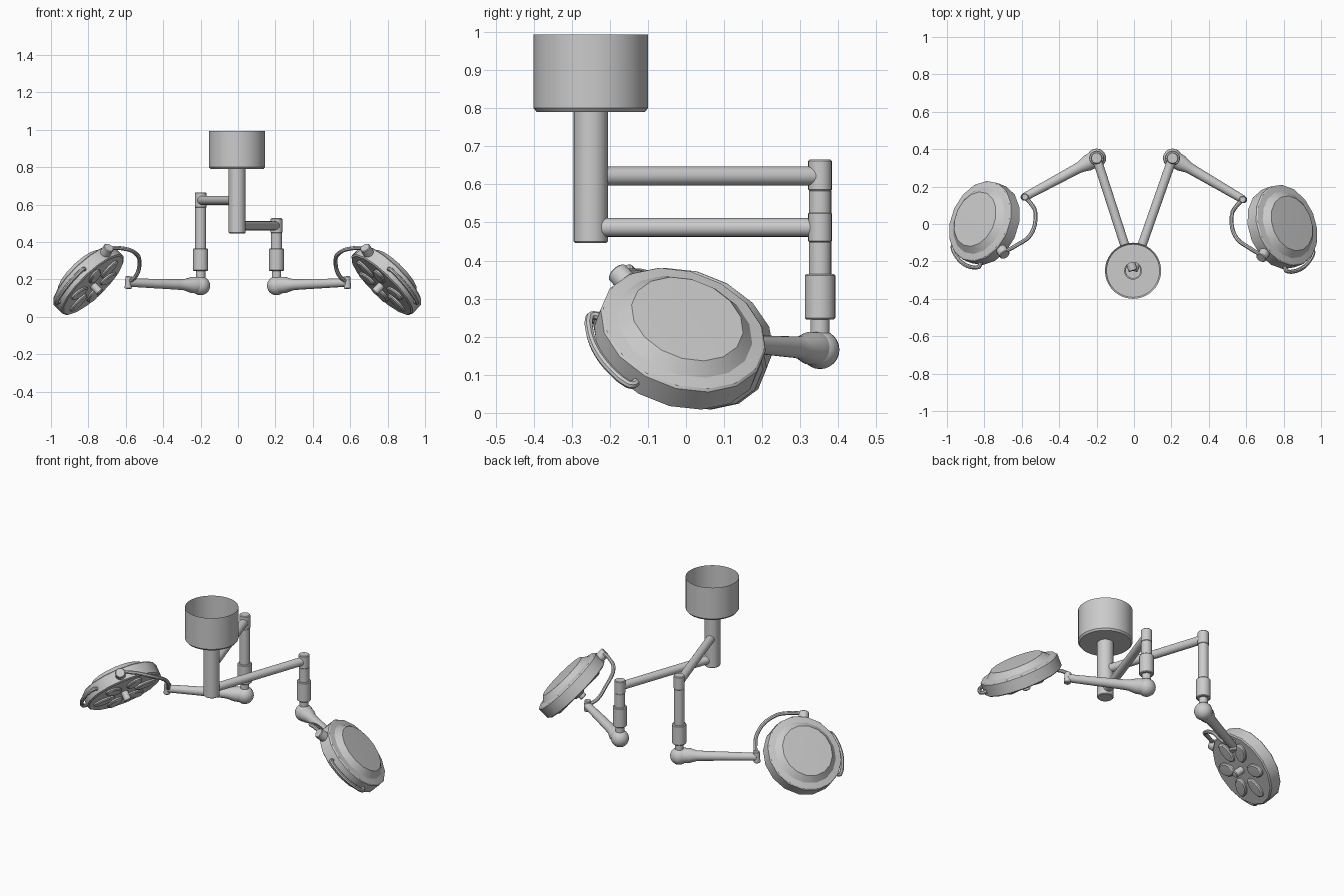
import bpy, bmesh
from math import sin, cos, pi, radians
from mathutils import Vector, Matrix

if "Cube" in bpy.data.objects:
    bpy.data.objects.remove(bpy.data.objects["Cube"])


def lathe(name, profile, segs, mat):
    """Spin (radius, height) points about local z, then place with mat."""
    bm = bmesh.new()
    rings = []
    for r, h in profile:
        n = 1 if r == 0 else segs
        rings.append([bm.verts.new(mat @ Vector((r * cos(2 * pi * i / segs), r * sin(2 * pi * i / segs), h)))
                      for i in range(n)])
    for a, b in zip(rings, rings[1:]):
        for i in range(segs):
            j = (i + 1) % segs
            vs = [a[i % len(a)], a[j % len(a)], b[j % len(b)], b[i % len(b)]]
            bm.faces.new(list(dict.fromkeys(vs)))
    bmesh.ops.recalc_face_normals(bm, faces=bm.faces)
    return finish(name, bm)


def finish(name, bm):
    me = bpy.data.meshes.new(name)
    bm.to_mesh(me)
    bm.free()
    ob = bpy.data.objects.new(name, me)
    bpy.context.collection.objects.link(ob)
    return ob


def along(a, b):
    """Frame at a with z pointing to b."""
    return Matrix.Translation(a) @ (b - a).to_track_quat('Z', 'Y').to_matrix().to_4x4()


def rod(name, a, b, r, segs=24):
    a, b = Vector(a), Vector(b)
    L = (b - a).length
    c = 0.004
    return lathe(name, [(0, 0), (r - c, 0), (r, c), (r, L - c), (r - c, L), (0, L)], segs, along(a, b))


def tube(name, pts, r):
    cu = bpy.data.curves.new(name, 'CURVE')
    cu.dimensions = '3D'
    cu.bevel_depth, cu.bevel_resolution, cu.resolution_u = r, 2, 6
    cu.use_fill_caps = True
    sp = cu.splines.new('BEZIER')
    sp.bezier_points.add(len(pts) - 1)
    for bp, p in zip(sp.bezier_points, pts):
        bp.co = p
        bp.handle_left_type = bp.handle_right_type = 'AUTO'
    ob = bpy.data.objects.new(name, cu)
    bpy.context.collection.objects.link(ob)


# Ceiling canopy (open top) and hollow column
CX, CY = -0.005, -0.25
base = Matrix.Translation((CX, CY, 0))
lathe("ceiling_canopy", [(0.15, 0.993), (0.15, 0.8), (0.142, 0.79), (0.045, 0.79)], 40, base)
lathe("column", [(0.045, 0.79), (0.045, 0.45), (0.041, 0.446), (0, 0.446)], 28, base)


def build_side(side, sx, px, turn, arm_z, top_z):
    PY = 0.352
    rot = Matrix.Rotation(radians(turn), 4, 'Z')
    # places a right-hand layout (post at x=0.2) on the chosen side
    M = (Matrix.Translation((px, PY, 0)) @ Matrix.Scale(sx, 4, (1, 0, 0)) @ rot
         @ Matrix.Translation((-0.2, -PY, 0)))

    # Horizontal arm from the column to the post
    rod(side + "_upper_arm", (CX, CY, arm_z), (px, PY, arm_z), 0.0245)

    # Drop post: collar, shaft, sleeve, pin
    rod(side + "_post_collar", (px, PY, arm_z - 0.04), (px, PY, top_z), 0.031)
    rod(side + "_post_shaft", (px, PY, 0.35), (px, PY, arm_z - 0.035), 0.0295)
    rod(side + "_post_sleeve", (px, PY, 0.245), (px, PY, 0.365), 0.04)
    rod(side + "_post_pin", (px, PY, 0.2), (px, PY, 0.25), 0.025)

    # Ball joint and tapered lower arm
    R = 0.051
    lathe(side + "_ball_joint", [(abs(round(R * sin(pi * i / 12), 5)), -R * cos(pi * i / 12)) for i in range(13)],
          24, Matrix.Translation((px, PY, 0.166)))
    a, b = M @ Vector((0.2, PY, 0.168)), M @ Vector((0.585, 0.144, 0.183))
    L = (b - a).length
    lathe(side + "_lower_arm", [(0, 0.02), (0.044, 0.02), (0.043, 0.055), (0.03, 0.10), (0.028, 0.14),
                                (0.022, L), (0, L)], 24, along(a, b))
    up = Vector((-0.08 * sx, 0, 1)).normalized() * 0.034
    rod(side + "_arm_tip", b - up, b + up, 0.019, 16)

    # Curved yoke from arm tip to lamp pivot
    yoke = [(0.585, 0.144, 0.185), (0.548, 0.105, 0.215), (0.527, 0.053, 0.28),
            (0.555, -0.06, 0.345), (0.63, -0.115, 0.367), (0.705, -0.155, 0.367)]
    tube(side + "_yoke", [M @ Vector(p) for p in yoke], 0.011)

    # Lamp head frame: z = back of the lamp, x = toward the pivot
    n = Vector((0.67, 0.28, 0.69)).normalized()
    p = Vector((-0.10, -0.16, 0.17))
    p = (p - n * p.dot(n)).normalized()
    q = n.cross(p)
    H = M @ Matrix.Translation((0.80, 0.005, 0.195)) @ Matrix((p, q, n)).transposed().to_4x4()
    lathe(side + "_lamp_head", [(0, -0.04), (0.217, -0.04), (0.225, -0.034), (0.225, 0.033), (0.219, 0.039),
                                (0.185, 0.045), (0.152, 0.075), (0, 0.078)], 16, H)
    rod(side + "_lamp_pivot", H @ Vector((0.2, 0, 0)), H @ Vector((0.268, 0, 0)), 0.029, 20)
    rod(side + "_centre_grip", H @ Vector((0, 0, -0.03)), H @ Vector((0, 0, -0.095)), 0.021, 16)

    # Six oval light pods on the underside
    for i in range(6):
        P = (H @ Matrix.Rotation(i * pi / 3 + pi / 6, 4, 'Z') @ Matrix.Translation((0.125, 0, -0.04))
             @ Matrix.Diagonal((0.062, 0.04, 1, 1)))
        lathe(f"{side}_light_pod_{i + 1}", [(1, 0.004), (1, -0.008), (0.85, -0.014), (0, -0.016)], 20, P)

    # Grab rail following the rim
    rail = [(0.215, 42), (0.24, 43)] + [(0.246, 48 + k * 9) for k in range(7)] + [(0.24, 107), (0.215, 108)]
    tube(side + "_grab_rail", [H @ Vector((r * cos(radians(t)), r * sin(radians(t)), -0.005)) for r, t in rail], 0.011)


build_side("left", -1, -0.2, 0, 0.622, 0.665)
build_side("right", 1, 0.206, -2, 0.487, 0.527)

# Convert tubes to meshes and smooth everything except sharp edges
bpy.ops.object.select_all(action='SELECT')
bpy.context.view_layer.objects.active = bpy.data.objects["column"]
bpy.ops.object.convert(target='MESH')
bpy.ops.object.select_all(action='SELECT')
bpy.ops.object.shade_smooth_by_angle(angle=radians(30))
